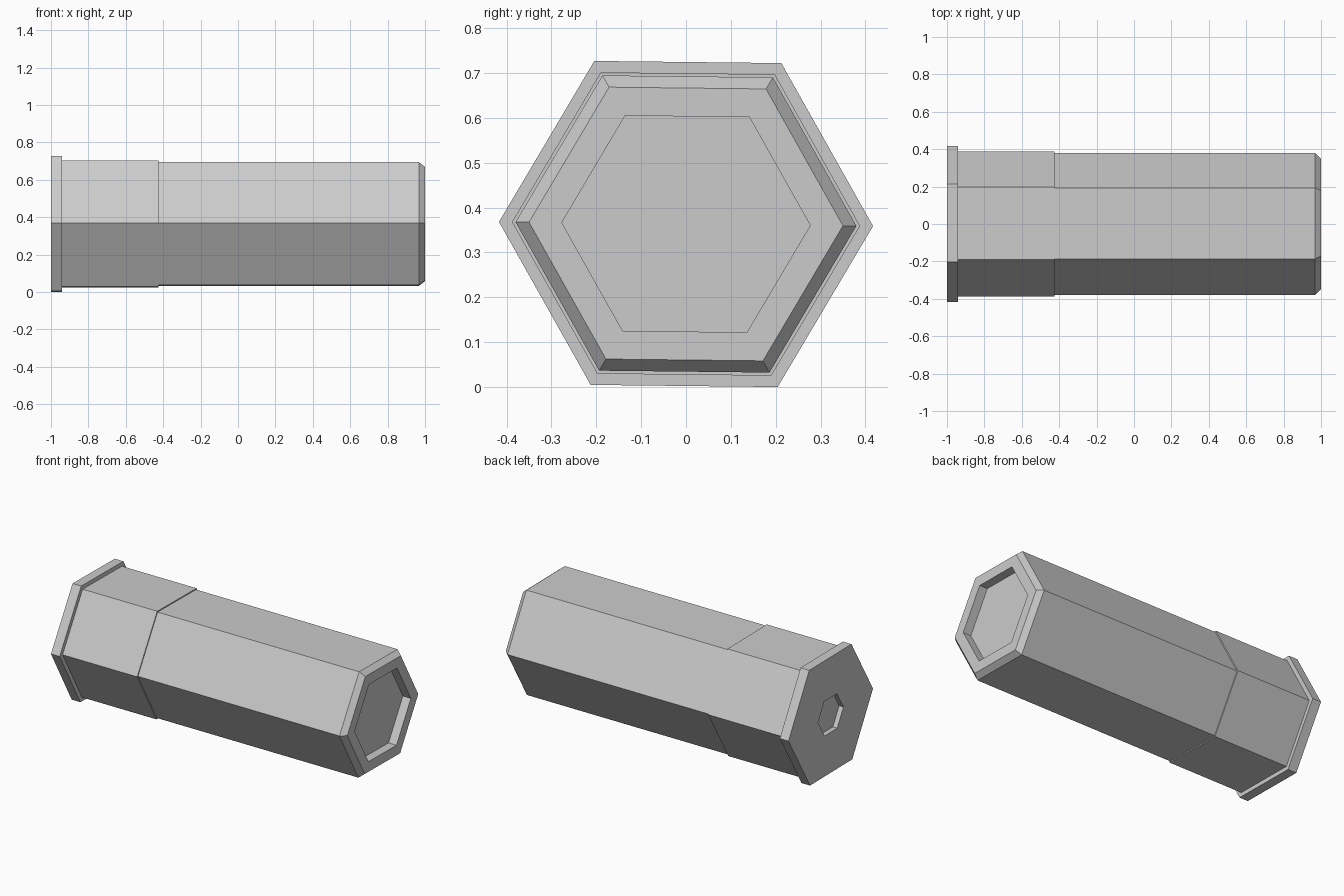
import bpy, bmesh, math

if "Cube" in bpy.data.objects:
    bpy.data.objects.remove(bpy.data.objects["Cube"])

TILT = math.radians(-0.65)
CENTRE_Z = 0.3635


def hex_part(name, profile, cap_start=False, cap_end=False):
    """Sweep (x, radius) steps as hexagonal rings along the x axis."""
    bm = bmesh.new()
    rings = []
    for x, r in profile:
        angles = [TILT + i * math.pi / 3 for i in range(6)]
        rings.append([bm.verts.new((x, r * math.cos(a), CENTRE_Z + r * math.sin(a)))
                      for a in angles])
    for a, b in zip(rings, rings[1:]):
        for i in range(6):
            j = (i + 1) % 6
            bm.faces.new((a[i], b[i], b[j], a[j])).normal_flip()
    if cap_start:
        bm.faces.new(reversed(rings[0]))
    if cap_end:
        bm.faces.new(rings[-1])
    mesh = bpy.data.meshes.new(name)
    bm.to_mesh(mesh)
    bm.free()
    obj = bpy.data.objects.new(name, mesh)
    bpy.context.collection.objects.link(obj)
    return obj


# End flange with a small hexagonal socket in its back face
hex_part("end_flange", [(-0.97, 0.125), (-1.0, 0.125), (-1.0, 0.417),
                        (-0.94, 0.417), (-0.94, 0.388)], cap_start=True)

# Slightly wider collar next to the flange, ending in a thin step
hex_part("collar", [(-0.94, 0.388), (-0.425, 0.388), (-0.425, 0.380)])

# Long barrel with chamfered tip and a shallow hexagonal recess
hex_part("barrel", [(-0.425, 0.380), (0.967, 0.380), (1.0, 0.350),
                    (1.0, 0.277), (0.945, 0.277)], cap_end=True)
